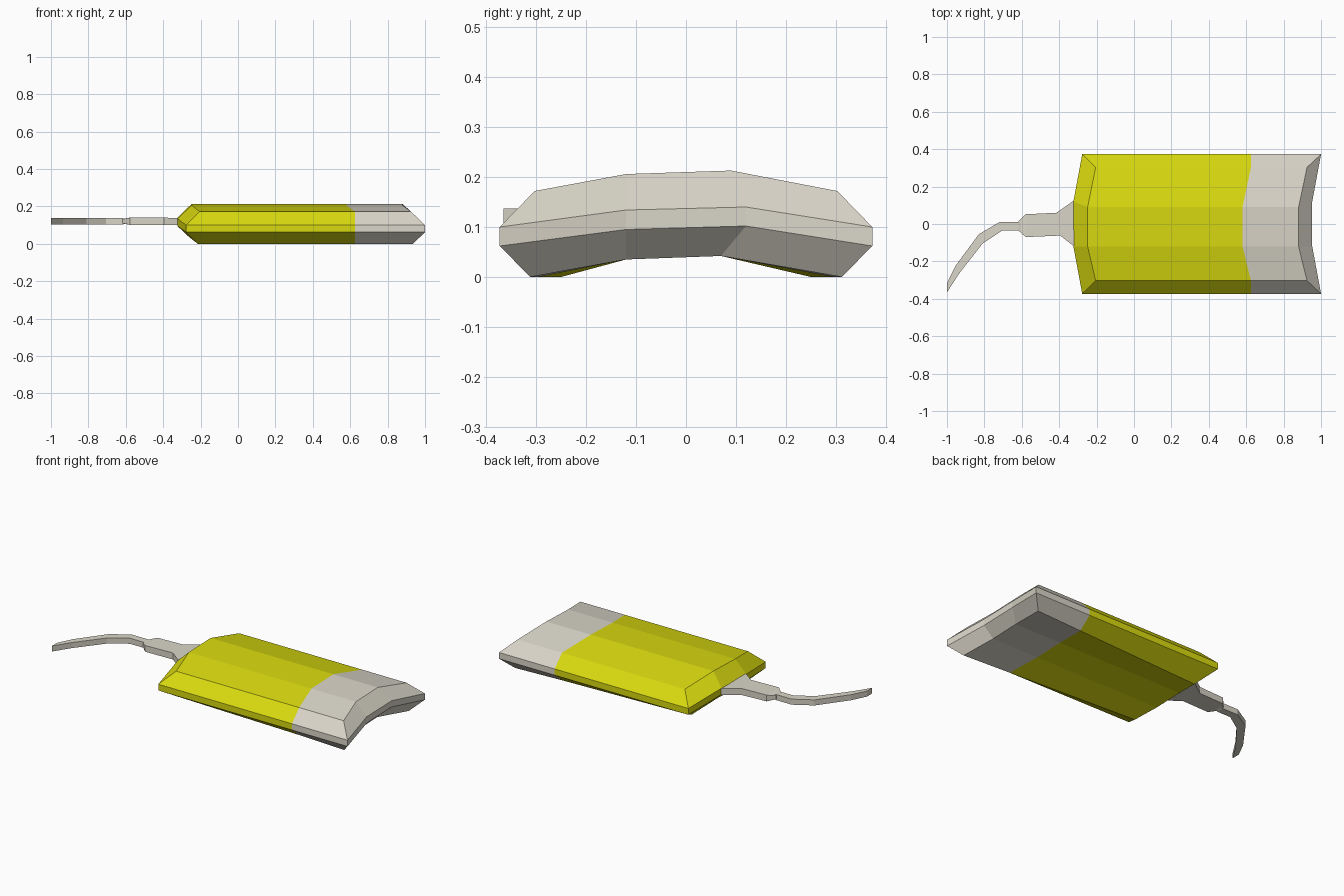
import bpy, bmesh

if "Cube" in bpy.data.objects:
    bpy.data.objects.remove(bpy.data.objects["Cube"])

def material(name, rgb):
    m = bpy.data.materials.new(name)
    m.diffuse_color = (*rgb, 1)
    m.use_nodes = True
    m.node_tree.nodes["Principled BSDF"].inputs["Base Color"].default_value = m.diffuse_color
    return m

yellow = material("yellow", (0.70, 0.70, 0.005))
beige = material("warm_grey", (0.70, 0.67, 0.58))

def finish(bm, name, mats):
    bmesh.ops.recalc_face_normals(bm, faces=bm.faces[:])
    me = bpy.data.meshes.new(name)
    bm.to_mesh(me)
    bm.free()
    for m in mats:
        me.materials.append(m)
    ob = bpy.data.objects.new(name, me)
    bpy.context.collection.objects.link(ob)
    return ob

# Body: four stacked levels, each an arched row of four points across y.
# level: (edge y left end, edge y right end, inner y pair, edge z, inner z pair,
#         left x edge/inner, right x edge/inner)
levels = [
    (0.303, 0.303, (-0.12, 0.09), 0.172, (0.206, 0.213), (-0.205, -0.248), (0.925, 0.88)),
    (0.373, 0.373, (-0.12, 0.12), 0.100, (0.134, 0.140), (-0.277, -0.324), (1.0, 0.953)),
    (0.373, 0.373, (-0.12, 0.12), 0.062, (0.095, 0.102), (-0.277, -0.324), (1.0, 0.953)),
    (0.25, 0.312, (-0.12, 0.07), 0.0, (0.035, 0.042), (-0.215, -0.26), (0.935, 0.89)),
]
SPLIT = (0.625, 0.58)      # colour line, edge and inner x

bm = bmesh.new()
grid = []                  # grid[level][station][column]
for yl, yr, yi, ze, zi, xl, xr in levels:
    t = (SPLIT[0] - xl[0]) / (xr[0] - xl[0])
    rows = []
    for (xe, xi), ye in ((xl, yl), (SPLIT, yl + (yr - yl) * t), (xr, yr)):
        pts = [(xe, -ye, ze), (xi, yi[0], zi[0]), (xi, yi[1], zi[1]), (xe, ye, ze)]
        rows.append([bm.verts.new(p) for p in pts])
    grid.append(rows)

def quad(a, b, c, d, mat):
    bm.faces.new((a, b, c, d)).material_index = mat

for s in range(2):
    for c in range(3):     # top and underside
        for g in (grid[0], grid[3]):
            quad(g[s][c], g[s + 1][c], g[s + 1][c + 1], g[s][c + 1], s)
    for k in range(3):     # long sides
        for c in (0, 3):
            quad(grid[k][s][c], grid[k][s + 1][c], grid[k + 1][s + 1][c], grid[k + 1][s][c], s)
for k in range(3):         # ends
    for c in range(3):
        for s, mat in ((0, 0), (2, 1)):
            quad(grid[k][s][c], grid[k][s][c + 1], grid[k + 1][s][c + 1], grid[k + 1][s][c], mat)
for v in [v for v in bm.verts if not v.link_faces]:
    bm.verts.remove(v)
finish(bm, "body", [yellow, beige])

# Flat strips lofted through stations of (x upper, y upper, x lower, y lower, z0, z1)
def strip(name, stations):
    bm = bmesh.new()
    rings = [[bm.verts.new(p) for p in ((xa, ya, z0), (xa, ya, z1), (xb, yb, z1), (xb, yb, z0))]
             for xa, ya, xb, yb, z0, z1 in stations]
    for a, b in zip(rings, rings[1:]):
        for i in range(4):
            j = (i + 1) % 4
            bm.faces.new((a[i], a[j], b[j], b[i]))
    bm.faces.new(rings[0])
    bm.faces.new(rings[-1])
    return finish(bm, name, [beige])

# Plug joining the cord to the body, narrowing at the cord side
strip("plug", [
    (-0.322, 0.125, -0.322, -0.118, 0.100, 0.138),
    (-0.415, 0.060, -0.395, -0.062, 0.100, 0.140),
    (-0.580, 0.052, -0.578, -0.070, 0.102, 0.140),
    (-0.617, 0.015, -0.617, -0.036, 0.110, 0.132),
])

# Curved cord
z = (0.103, 0.137)
strip("cord", [
    (-0.595, 0.010, -0.595, -0.035, 0.110, 0.132),
    (-0.617, 0.010, -0.617, -0.035, *z),
    (-0.720, 0.010, -0.705, -0.035, *z),
    (-0.830, -0.055, -0.810, -0.105, *z),
    (-0.955, -0.225, -0.935, -0.265, *z),
    (-1.000, -0.315, -1.000, -0.365, *z),
])
